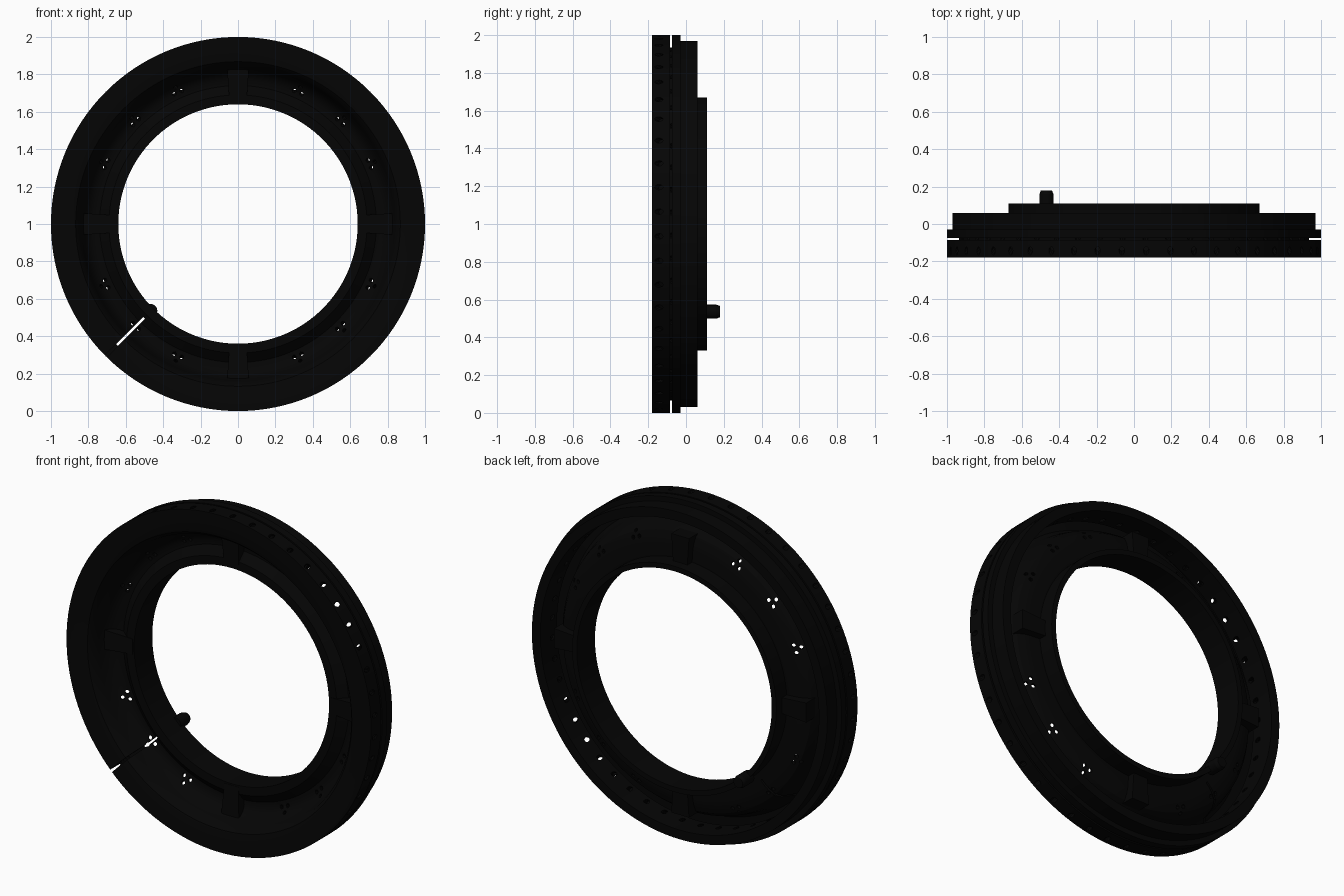
import bpy, bmesh, math
from mathutils import Matrix, Vector

if "Cube" in bpy.data.objects:
    bpy.data.objects.remove(bpy.data.objects["Cube"], do_unlink=True)

black = bpy.data.materials.new("matte black")
black.use_nodes = True
color = (0.0015, 0.0015, 0.0015, 1)
black.diffuse_color = color
black.node_tree.nodes["Principled BSDF"].inputs["Base Color"].default_value = color


def finish(name, bm):
    bmesh.ops.recalc_face_normals(bm, faces=bm.faces)
    mesh = bpy.data.meshes.new(name)
    bm.to_mesh(mesh)
    bm.free()
    obj = bpy.data.objects.new(name, mesh)
    bpy.context.collection.objects.link(obj)
    mesh.materials.append(black)
    return obj


def select(obj):
    bpy.ops.object.select_all(action="DESELECT")
    obj.select_set(True)
    bpy.context.view_layer.objects.active = obj


def smooth(obj):
    select(obj)
    bpy.ops.object.shade_smooth_by_angle(angle=math.radians(30))


def radial(a, r, y):
    return Vector((r * math.cos(a), y, r * math.sin(a)))


def polar(a, r, y):
    return radial(a, r, y) + Vector((0, 0, 1))


def revolve(name, profile, steps=128):
    """Spin a closed (radius, y) profile around the ring axis."""
    bm = bmesh.new()
    rings = [[bm.verts.new(polar(math.tau * i / steps, r, y)) for r, y in profile]
             for i in range(steps)]
    n = len(profile)
    for i in range(steps):
        p, q = rings[i], rings[(i + 1) % steps]
        for j in range(n):
            k = (j + 1) % n
            bm.faces.new((p[j], p[k], q[k], q[j]))
    return finish(name, bm)


def add_rod(bm, center, axis, radius, length, sides=10, tip=None):
    turn = Vector((0, 0, 1)).rotation_difference(axis).to_matrix().to_4x4()
    bmesh.ops.create_cone(bm, cap_ends=True, segments=sides, radius1=radius,
                          radius2=radius if tip is None else tip, depth=length,
                          matrix=Matrix.Translation(center) @ turn)


def wedge(a, outline, half_angle):
    """Sweep an (r, y) outline to both sides of the direction a."""
    bm = bmesh.new()
    one, two = [[bm.verts.new(polar(a + s * half_angle, r, y)) for r, y in outline]
                for s in (-1, 1)]
    bm.faces.new(one)
    bm.faces.new(two[::-1])
    for j in range(len(outline)):
        k = (j + 1) % len(outline)
        bm.faces.new((one[k], one[j], two[j], two[k]))
    return bm


def cut(target, bm):
    cutter = finish("cutter", bm)
    cutter.hide_render = True
    mod = target.modifiers.new("cut", "BOOLEAN")
    mod.operation = "DIFFERENCE"
    mod.solver = "EXACT"
    mod.object = cutter
    select(target)
    bpy.ops.object.modifier_apply(modifier=mod.name)
    bpy.data.objects.remove(cutter, do_unlink=True)


# Hollow ring: flat front, grooved rim, stepped back, valley and inner tube
ring = revolve("ring_shell", [
    (1, -.18), (1, -.085), (.935, -.085), (.935, -.075), (1, -.075), (1, -.03),
    (.97, -.03), (.97, .06), (.915, .06), (.915, -.095), (.98, -.095),
    (.98, -.16), (.89, -.158), (.87, -.14), (.86, -.1), (.845, -.05),
    (.815, -.01), (.775, .005), (.74, .01), (.67, .01), (.67, .11), (.64, .11),
    (.64, -.06), (.69, -.06), (.74, -.018), (.77, -.018), (.8, -.034),
    (.823, -.065), (.837, -.11), (.849, -.15), (.868, -.172), (.9, -.18)])

# Narrow radial slit through the front
cut(ring, wedge(math.radians(225), [
    (.71, .1), (.71, -.2), (1.05, -.2), (1.05, -.09), (.885, -.09), (.885, .1)], .008))

# Slanted vent holes around the rim, triple holes in each quarter of the valley
holes = bmesh.new()
for i in range(48):
    a = math.tau * (i + .5) / 48
    add_rod(holes, polar(a, .96, -.1), radial(a, -.67, .74), .015, .16)
for quarter in (45, 135, 225, 315):
    for offset in (-20.5, 0, 20.5):
        a = math.radians(quarter + offset)
        for da, r in ((-.028, .77), (.028, .77), (0, .8)):
            y = -.02 + (.785 - r) * .6
            add_rod(holes, polar(a + da, r + .01, y), radial(a, .58, .81),
                    .0115, .11, 8)
cut(ring, holes)
smooth(ring)

# Four blocks bridging the valley
for name, a in (("left", 0), ("top", 90), ("right", 180), ("bottom", 270)):
    block = wedge(math.radians(a), [
        (.65, -.062), (.83, -.075), (.83, .055), (.65, .055)], .07)
    finish(name + "_block", block)

# Plug on the back
plug = bmesh.new()
add_rod(plug, (-.468, .12, .536), Vector((0, 1, 0)), .037, .08, 16)
add_rod(plug, (-.468, .17, .536), Vector((0, 1, 0)), .037, .02, 16, tip=.03)
smooth(finish("back_plug", plug))
